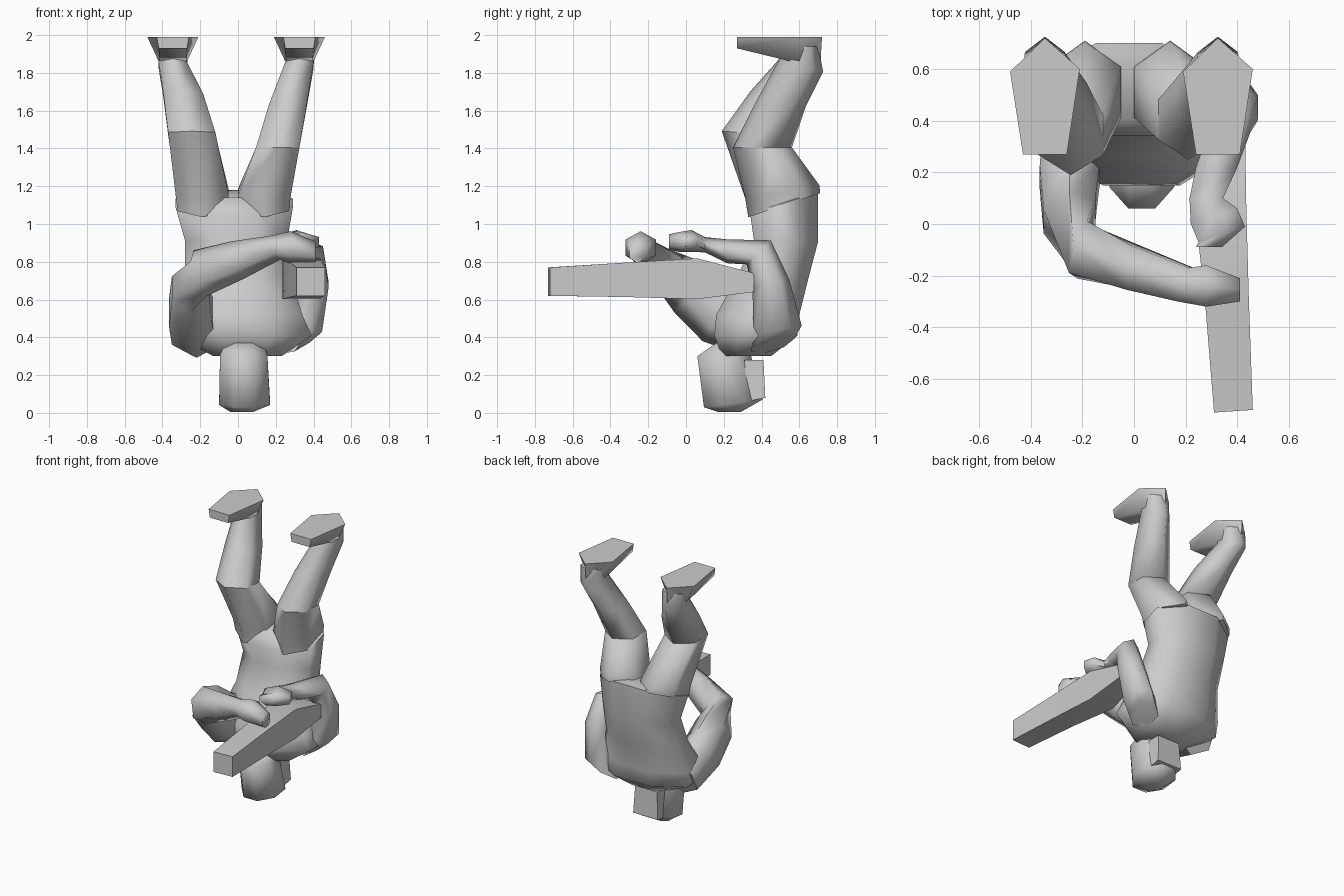
import bpy, bmesh, math
from mathutils import Vector

SMOOTH = 75


def loft(name, rings, n=8):
    """Skin closed n-gon sections; each ring = centre, half-axis u, half-axis v."""
    bm = bmesh.new()
    k = 1 / math.cos(math.pi / n)          # flats touch the half-axes
    loops = []
    for c, u, v in rings:
        c, u, v = Vector(c), Vector(u), Vector(v)
        loop = []
        for i in range(n):
            a = 2 * math.pi * (i + 0.5) / n
            loop.append(bm.verts.new(c + u * k * math.cos(a) + v * k * math.sin(a)))
        loops.append(loop)
    for a, b in zip(loops, loops[1:]):
        for i in range(n):
            j = (i + 1) % n
            bm.faces.new((a[i], a[j], b[j], b[i]))
    bm.faces.new(loops[0][::-1])
    bm.faces.new(loops[-1])
    return finish(name, bm)


def finish(name, bm):
    bmesh.ops.recalc_face_normals(bm, faces=bm.faces)
    me = bpy.data.meshes.new(name)
    bm.to_mesh(me)
    bm.free()
    ob = bpy.data.objects.new(name, me)
    bpy.context.collection.objects.link(ob)
    bpy.ops.object.select_all(action='DESELECT')
    ob.select_set(True)
    bpy.context.view_layer.objects.active = ob
    bpy.ops.object.shade_smooth_by_angle(angle=math.radians(SMOOTH))
    return ob


def upright(x, y, z, rx, ry, tilt=0):
    """Section across z; tilt raises its back edge."""
    return (x, y, z), (rx, 0, 0), (0, ry, tilt)


# Torso, upside down, from hips to shoulders
loft("torso", [
    upright(-0.04, 0.53, 1.16, 0.12, 0.13, 0.02),
    upright(-0.02, 0.52, 1.11, 0.31, 0.18, 0.06),
    upright(-0.01, 0.53, 0.91, 0.27, 0.17),
    upright(0.00, 0.46, 0.72, 0.28, 0.19),
    upright(0.00, 0.38, 0.52, 0.34, 0.22),
    upright(0.03, 0.37, 0.41, 0.36, 0.22),
    upright(0.05, 0.32, 0.30, 0.18, 0.13)])

# Head and back of the hair
loft("head", [
    upright(0.03, 0.26, 0.37, 0.10, 0.10),
    upright(0.03, 0.20, 0.31, 0.125, 0.14, 0.01),
    upright(0.035, 0.25, 0.05, 0.135, 0.155, 0.02),
    upright(0.02, 0.23, 0.005, 0.06, 0.06)])
loft("hair_back", [
    upright(0.04, 0.36, 0.28, 0.09, 0.05),
    upright(0.04, 0.37, 0.07, 0.10, 0.05, 0.01)], 4)

# Legs raised into the air: hip, knee, calf, ankle
legs = {
    "left": (-0.19, (-0.245, 0.345, 1.48, 0.125, 0.135, -0.01),
             (-0.29, 0.48, 1.68, 0.105, 0.12, -0.02), -0.345),
    "right": (0.14, (0.21, 0.405, 1.405, 0.115, 0.135, 0),
              (0.265, 0.50, 1.63, 0.10, 0.115, -0.01), 0.325)}
sole = [(-0.135, 0.59), (0, 0.72), (0.135, 0.60), (0.085, 0.27), (-0.085, 0.27)]
instep = [(-0.07, 0.60, 1.85), (0, 0.71, 1.82), (0.07, 0.60, 1.85),
          (0.075, 0.27, 1.93), (-0.075, 0.27, 1.93)]
for side, (hip, knee, calf, x) in legs.items():
    loft(side + "_thigh", [
        upright(hip, 0.52, 1.10, 0.13, 0.165, 0.055),
        upright(hip, 0.51, 1.17, 0.14, 0.17, 0.03),
        upright(*knee)], 6)
    loft(side + "_shin", [
        upright(*knee), upright(*calf),
        upright(x, 0.61, 1.84, 0.075, 0.10, -0.03),
        upright(x, 0.61, 1.94, 0.08, 0.08)], 6)
    # Foot: pointed-heel sole plate narrowing down into the ankle
    bm = bmesh.new()
    top = [bm.verts.new((x + a, b, 1.99)) for a, b in sole]
    low = [bm.verts.new((x + a, b, c)) for a, b, c in instep]
    bm.faces.new(top)
    bm.faces.new((low[0], low[1], low[2]))
    bm.faces.new((low[0], low[2], low[3], low[4]))
    for i in range(5):
        j = (i + 1) % 5
        bm.faces.new((top[i], top[j], low[j], low[i]))
    finish(side + "_foot", bm)

# Arm reaching across the front to steady the barrel
loft("left_arm", [
    ((-0.22, 0.40, 0.43), (0.13, 0, 0), (0, 0.06, 0.12)),
    ((-0.25, 0.18, 0.53), (0.115, 0, 0), (0, 0.08, 0.13)),
    ((-0.25, 0.03, 0.66), (0.10, 0.02, 0), (0, 0.08, 0.11)),
    ((-0.20, -0.10, 0.74), (0.035, 0.10, 0), (-0.03, 0.02, 0.105)),
    ((0.00, -0.17, 0.81), (0.01, 0.085, 0), (-0.03, 0, 0.085)),
    ((0.20, -0.235, 0.875), (0.02, 0.065, 0), (-0.02, 0, 0.055)),
    ((0.28, -0.24, 0.875), (0, 0.08, 0), (0, 0, 0.075)),
    ((0.41, -0.255, 0.85), (0, 0.045, 0), (0, 0, 0.05))], 6)

# Arm holding the grip
loft("right_arm", [
    ((0.30, 0.46, 0.36), (0.08, 0, 0.03), (0, 0.10, 0.03)),
    ((0.36, 0.485, 0.44), (0.085, 0, 0), (0, 0.11, 0.02)),
    ((0.40, 0.45, 0.68), (0.08, 0, 0), (0, 0.085, 0.02)),
    ((0.38, 0.385, 0.85), (0.07, 0, 0), (0, 0.055, 0.055)),
    ((0.32, 0.22, 0.855), (0.08, 0, 0), (0, 0, 0.055)),
    ((0.28, 0.10, 0.89), (0.065, 0, 0), (0, 0, 0.035)),
    ((0.31, 0.03, 0.91), (0.09, 0.03, 0), (0, 0, 0.05)),
    ((0.34, -0.04, 0.905), (0.09, 0.03, 0), (0, 0, 0.045)),
    ((0.29, -0.09, 0.905), (0.05, 0, 0), (0, 0, 0.035))], 6)

# Long boxy blaster with a tapering stock
loft("blaster", [
    ((0.385, -0.725, 0.695), (0.075, 0.005, 0), (0, 0, 0.075)),
    ((0.36, -0.30, 0.705), (0.085, 0, 0), (0, 0, 0.092)),
    ((0.335, 0.06, 0.71), (0.10, 0, 0), (0, 0, 0.108)),
    ((0.36, 0.36, 0.69), (0.07, 0, 0), (0, 0, 0.05))], 4)
